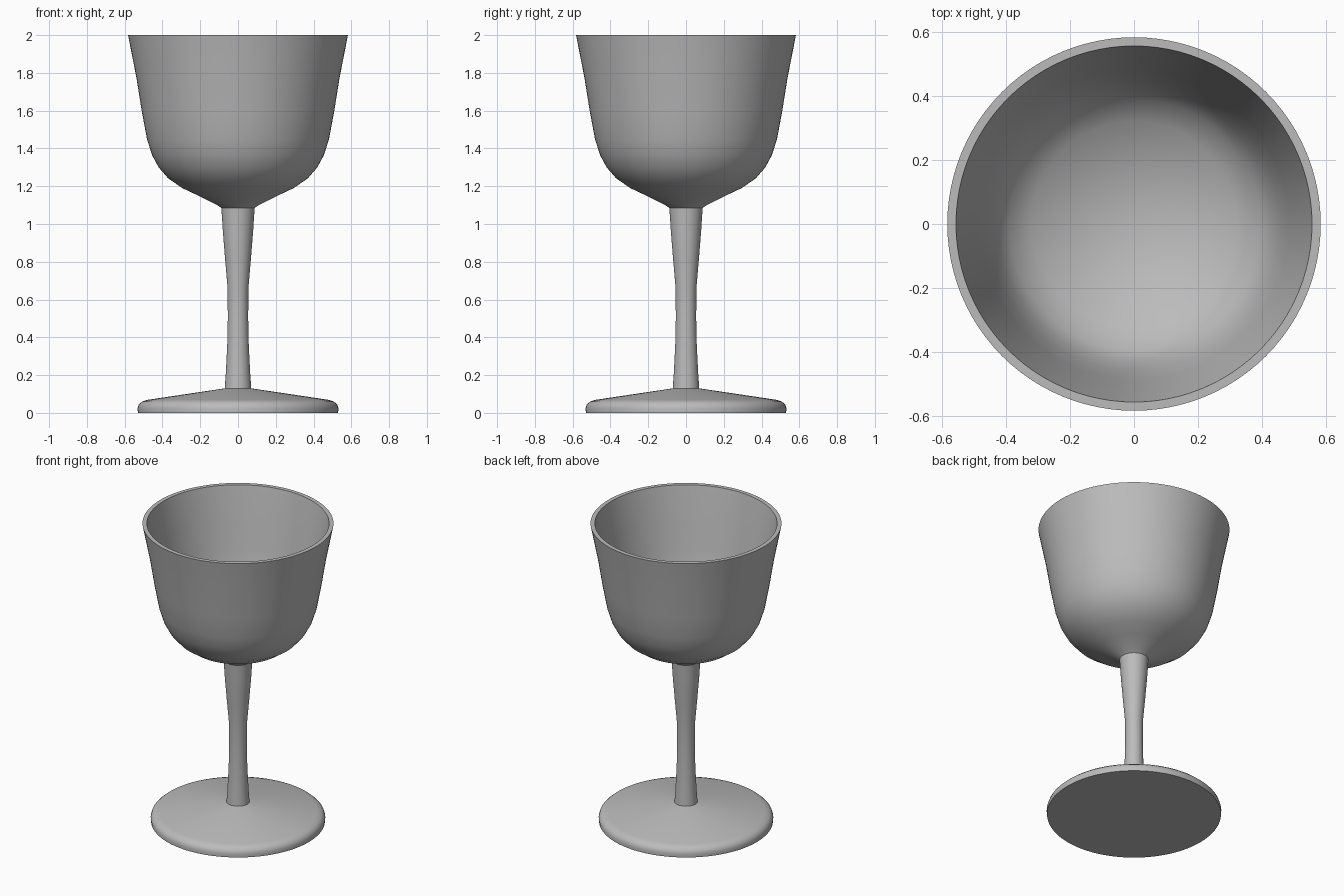
import bpy
import bmesh
from math import pi, cos, sin, radians

SEGMENTS = 96

cube = bpy.data.objects.get("Cube")
if cube:
    bpy.data.objects.remove(cube, do_unlink=True)

# One plain grey for the whole goblet
grey = bpy.data.materials.new("plain_grey")
grey.use_nodes = True
color = (0.5, 0.5, 0.5, 1)
grey.diffuse_color = color
grey.node_tree.nodes["Principled BSDF"].inputs["Base Color"].default_value = color


def lathe(name, profile, sharp_angle=35):
    """Spin (radius, height) points, listed bottom outside to top inside."""
    bm = bmesh.new()
    rings = []
    for r, z in profile:
        if r == 0:
            rings.append([bm.verts.new((0, 0, z))] * SEGMENTS)
        else:
            rings.append([bm.verts.new((r * cos(a), r * sin(a), z))
                          for a in (2 * pi * i / SEGMENTS for i in range(SEGMENTS))])
    for low, high in zip(rings, rings[1:]):
        for i in range(SEGMENTS):
            j = (i + 1) % SEGMENTS
            corners = dict.fromkeys((low[i], low[j], high[j], high[i]))
            bm.faces.new(list(corners))
    mesh = bpy.data.meshes.new(name)
    bm.to_mesh(mesh)
    bm.free()
    mesh.materials.append(grey)
    obj = bpy.data.objects.new(name, mesh)
    bpy.context.collection.objects.link(obj)
    bpy.ops.object.select_all(action="DESELECT")
    obj.select_set(True)
    bpy.context.view_layer.objects.active = obj
    bpy.ops.object.shade_smooth_by_angle(angle=radians(sharp_angle))
    return obj


# Foot: flat underside, rounded edge, shallow cone on top
lathe("foot", [(0, 0), (0.53, 0), (0.532, 0.025), (0.525, 0.045),
               (0.508, 0.06), (0.48, 0.069), (0.07, 0.13)])

# Stem: narrow waist, flaring at both ends
lathe("stem", [(0.07, 0.13), (0.064, 0.22), (0.057, 0.36), (0.054, 0.5),
               (0.055, 0.66), (0.068, 0.81), (0.08, 0.96), (0.088, 1.085)])

# Bowl: outer wall, flat rim, inner wall, conical floor
lathe("bowl", [(0.088, 1.085), (0.11, 1.1), (0.21, 1.15), (0.295, 1.19),
               (0.37, 1.242), (0.42, 1.3), (0.455, 1.365), (0.482, 1.45),
               (0.51, 1.6), (0.537, 1.77), (0.582, 2), (0.555, 2),
               (0.51, 1.77), (0.483, 1.6), (0.455, 1.46), (0.428, 1.38),
               (0.39, 1.31), (0.32, 1.26), (0, 1.12)])
